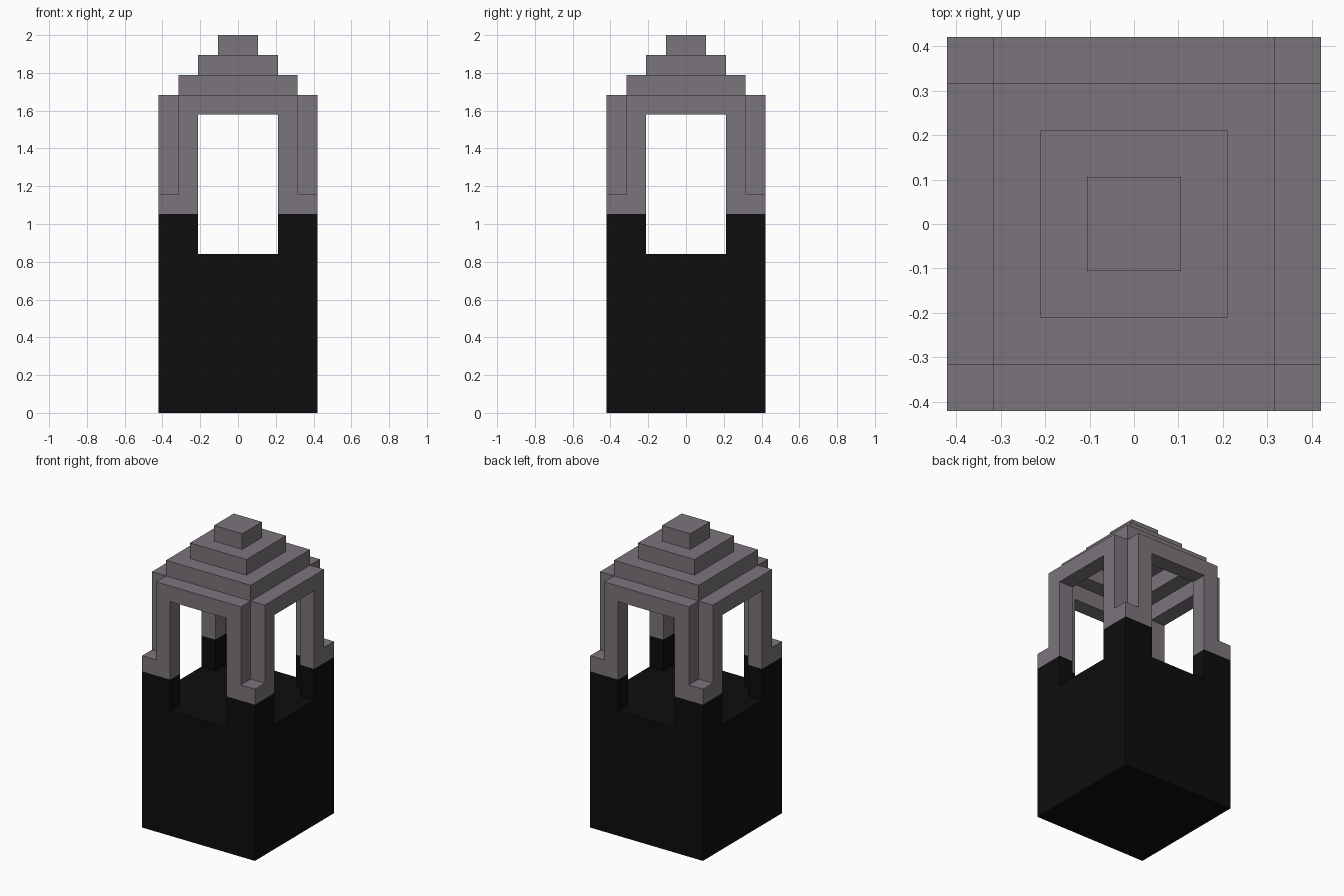
import bpy, bmesh, math
from mathutils import Matrix, Vector

if "Cube" in bpy.data.objects:
    bpy.data.objects.remove(bpy.data.objects["Cube"], do_unlink=True)

U = 2 / 19  # one block; the tower is 19 blocks tall and 8 wide


def material(name, rgb):
    m = bpy.data.materials.new(name)
    m.use_nodes = True
    m.diffuse_color = (*rgb, 1)
    bsdf = m.node_tree.nodes["Principled BSDF"]
    bsdf.inputs["Base Color"].default_value = (*rgb, 1)
    bsdf.inputs["Roughness"].default_value = 0.9
    return m


GREY = material("stone_grey", (0.198, 0.178, 0.198))
BLACK = material("black", (0.004, 0.004, 0.004))


def finish(name, bm, mat):
    bmesh.ops.recalc_face_normals(bm, faces=bm.faces)
    bmesh.ops.scale(bm, vec=(U, U, U), verts=bm.verts)
    mesh = bpy.data.meshes.new(name)
    bm.to_mesh(mesh)
    bm.free()
    mesh.materials.append(mat)
    obj = bpy.data.objects.new(name, mesh)
    bpy.context.collection.objects.link(obj)
    return obj


def prism(name, outline, sweep, mat, turn=0):
    """Sweep a flat outline along a vector, then turn it about z in quarter turns."""
    bm = bmesh.new()
    face = bm.faces.new([bm.verts.new(p) for p in outline])
    out = bmesh.ops.extrude_face_region(bm, geom=[face], use_keep_orig=True)
    moved = [v for v in out["geom"] if isinstance(v, bmesh.types.BMVert)]
    bmesh.ops.translate(bm, vec=Vector(sweep), verts=moved)
    bmesh.ops.rotate(bm, cent=(0, 0, 0), verts=bm.verts,
                     matrix=Matrix.Rotation(turn * math.pi / 2, 3, 'Z'))
    return finish(name, bm, mat)


def square(r, z):
    return [(-r, -r, z), (r, -r, z), (r, r, z), (-r, r, z)]


def ring(name, outer, inner, z0, z1, mat):
    """Hollow square course of the stepped roof."""
    bm = bmesh.new()
    loops = [[bm.verts.new(p) for p in square(r, z)]
             for r, z in ((outer, z0), (outer, z1), (inner, z1), (inner, z0))]
    for a, b in zip(loops, loops[1:] + loops[:1]):
        for i in range(4):
            j = (i + 1) % 4
            bm.faces.new((a[i], a[j], b[j], b[i]))
    return finish(name, bm, mat)


# Solid base
prism("base_block", square(4, 0), (0, 0, 8), BLACK)

# L-shaped corner walls with grey caps, and an arch on each side
L_PLAN = [(4, 4), (2, 4), (2, 3), (3, 3), (3, 2), (4, 2)]
ARCH = [(-3, 11), (-2, 11), (-2, 15), (2, 15), (2, 11), (3, 11), (3, 16), (-3, 16)]
CORNERS = ("back_left", "back_right", "front_right", "front_left")
SIDES = ("front", "left", "back", "right")
for k in range(4):
    prism("corner_wall_" + CORNERS[k], [(x, y, 8) for x, y in L_PLAN], (0, 0, 2), BLACK, k)
    prism("corner_cap_" + CORNERS[k], [(x, y, 10) for x, y in L_PLAN], (0, 0, 1), GREY, k)
    prism("arch_" + SIDES[k], [(x, -4, z) for x, z in ARCH], (0, 1, 0), GREY, k)

# Stepped hollow roof
ring("roof_lower_course", 3, 2, 16, 17, GREY)
ring("roof_upper_course", 2, 1, 17, 18, GREY)
prism("roof_cap", square(1, 18), (0, 0, 1), GREY)
